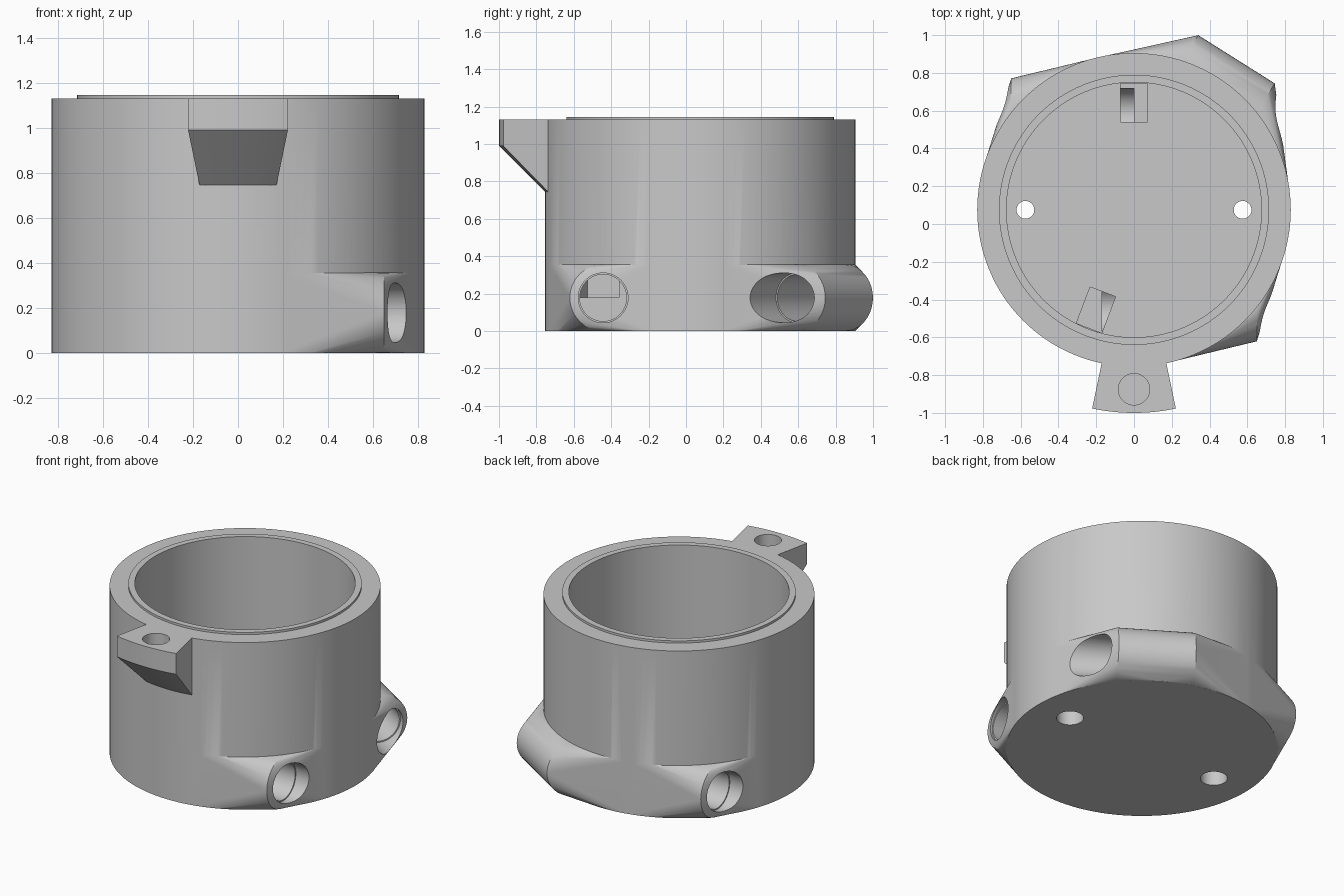
import bpy, bmesh, math
from mathutils import Vector, Matrix

if "Cube" in bpy.data.objects:
    bpy.data.objects.remove(bpy.data.objects["Cube"], do_unlink=True)

CY = 0.075          # the round body sits slightly behind the origin
R = 0.83            # body radius
PORT_Z = 0.178      # port axis height and boss radius

grey = bpy.data.materials.new("plain_grey")
grey.use_nodes = True
grey.diffuse_color = (0.58, 0.58, 0.58, 1)
grey.node_tree.nodes["Principled BSDF"].inputs["Base Color"].default_value = (0.58, 0.58, 0.58, 1)


def finish(name, bm):
    bmesh.ops.recalc_face_normals(bm, faces=bm.faces)
    mesh = bpy.data.meshes.new(name)
    bm.to_mesh(mesh)
    bm.free()
    mesh.materials.append(grey)
    obj = bpy.data.objects.new(name, mesh)
    bpy.context.collection.objects.link(obj)
    return obj


def add_rod(bm, a, b, r, segments=48):
    a, b = Vector(a), Vector(b)
    turn = (b - a).to_track_quat('Z', 'Y').to_matrix().to_4x4()
    bmesh.ops.create_cone(bm, cap_ends=True, segments=segments, radius1=r, radius2=r,
                          depth=(b - a).length,
                          matrix=Matrix.Translation((a + b) / 2) @ turn)


def rod(name, a, b, r, segments=48):
    bm = bmesh.new()
    add_rod(bm, a, b, r, segments)
    return finish(name, bm)


def upright(name, r, z0, z1, x=0, y=CY, segments=128):
    return rod(name, (x, y, z0), (x, y, z1), r, segments)


def combine(tool, operation):
    mod = body.modifiers.new(tool.name, 'BOOLEAN')
    mod.operation = operation
    mod.solver = 'EXACT'
    mod.object = tool
    bpy.context.view_layer.objects.active = body
    bpy.ops.object.modifier_apply(modifier=mod.name)
    bpy.data.objects.remove(tool, do_unlink=True)


# Round cup body
body = upright("cup_body", R, 0, 1.13)

# Port ends and inward axes: front left, back left, back right
slant = Vector((0.846, -0.533, 0))
ports = [
    (Vector((0.65, -0.443, PORT_Z)), Vector((1, 0, 0)), 0.82),
    (Vector((0.65, 0.594, PORT_Z)), slant, 0.4),
    (Vector((-0.65, 0.593, PORT_Z)), Vector((-1, 0, 0)), 0.65),
]

# Faired base wrapped around the three port bosses
bm = bmesh.new()
add_rod(bm, (0, CY, 0), (0, CY, 2 * PORT_Z), R - 0.001, 128)
for end, axis, depth in ports:
    add_rod(bm, end, end - axis * 0.478, PORT_Z)
hull = bmesh.ops.convex_hull(bm, input=bm.verts)
loose = set(hull["geom_interior"]) | set(hull["geom_unused"])
bmesh.ops.delete(bm, geom=[v for v in loose if isinstance(v, bmesh.types.BMVert)], context='VERTS')
inner = [f for f in bm.faces if f not in set(hull["geom"])]
bmesh.ops.delete(bm, geom=inner, context='FACES')
bmesh.ops.dissolve_limit(bm, angle_limit=0.002, verts=bm.verts, edges=bm.edges)
combine(finish("port_fairing", bm), 'UNION')

# Front mounting tab: a ring sector with a sloping underside
bm = bmesh.new()
half = math.radians(11.9)
profile = [(0.76, 1.13), (1.075, 1.13), (1.075, 0.99), (0.825, 0.74), (0.76, 0.74)]
face = bm.faces.new([bm.verts.new((r * math.sin(-half), CY - r * math.cos(half), z)) for r, z in profile])
spun = bmesh.ops.spin(bm, geom=[face] + face.edges[:] + face.verts[:], cent=(0, CY, 0),
                      axis=(0, 0, 1), angle=2 * half, steps=12)
if not any(isinstance(g, bmesh.types.BMFace) for g in spun["geom_last"]):
    bm.faces.new([g for g in spun["geom_last"] if isinstance(g, bmesh.types.BMVert)])
if not face.is_valid or any(e.is_boundary for e in bm.edges):
    bmesh.ops.holes_fill(bm, edges=[e for e in bm.edges if e.is_boundary])
combine(finish("mounting_tab", bm), 'UNION')
combine(upright("tab_hole", 0.083, 0.97, 1.3, 0, -0.875, 48), 'DIFFERENCE')

# Raised rim and cavity
combine(upright("raised_rim", 0.715, 0.9, 1.145), 'UNION')
combine(upright("cavity", 0.675, 0.37, 1.4), 'DIFFERENCE')

# Stepped port bores
for end, axis, depth in ports:
    combine(rod("port_mouth", end + axis * 0.5, end, 0.133), 'DIFFERENCE')
    combine(rod("port_bore", end + axis * 0.1, end - axis * depth, 0.125), 'DIFFERENCE')

# Radial cable slots in the floor
for angle in (0, 180 - 20.8):
    bm = bmesh.new()
    place = (Matrix.Translation((0, CY, 0)) @ Matrix.Rotation(math.radians(angle), 4, 'Z')
             @ Matrix.Translation((0, 0.567, 0.34)) @ Matrix.Diagonal((0.144, 0.205, 0.32, 1)))
    bmesh.ops.create_cube(bm, size=1, matrix=place)
    combine(finish("cable_slot", bm), 'DIFFERENCE')

# Counterbored screw holes through the floor
for side in (-1, 1):
    combine(upright("screw_hole", 0.047, -0.2, 0.6, side * 0.575, CY, 48), 'DIFFERENCE')
    combine(upright("screw_head", 0.083, -0.2, 0.22, side * 0.575, CY, 48), 'DIFFERENCE')

# Smooth curved walls with crisp edges
bpy.ops.object.select_all(action='DESELECT')
body.select_set(True)
bpy.context.view_layer.objects.active = body
bpy.ops.object.shade_smooth_by_angle(angle=math.radians(25))
